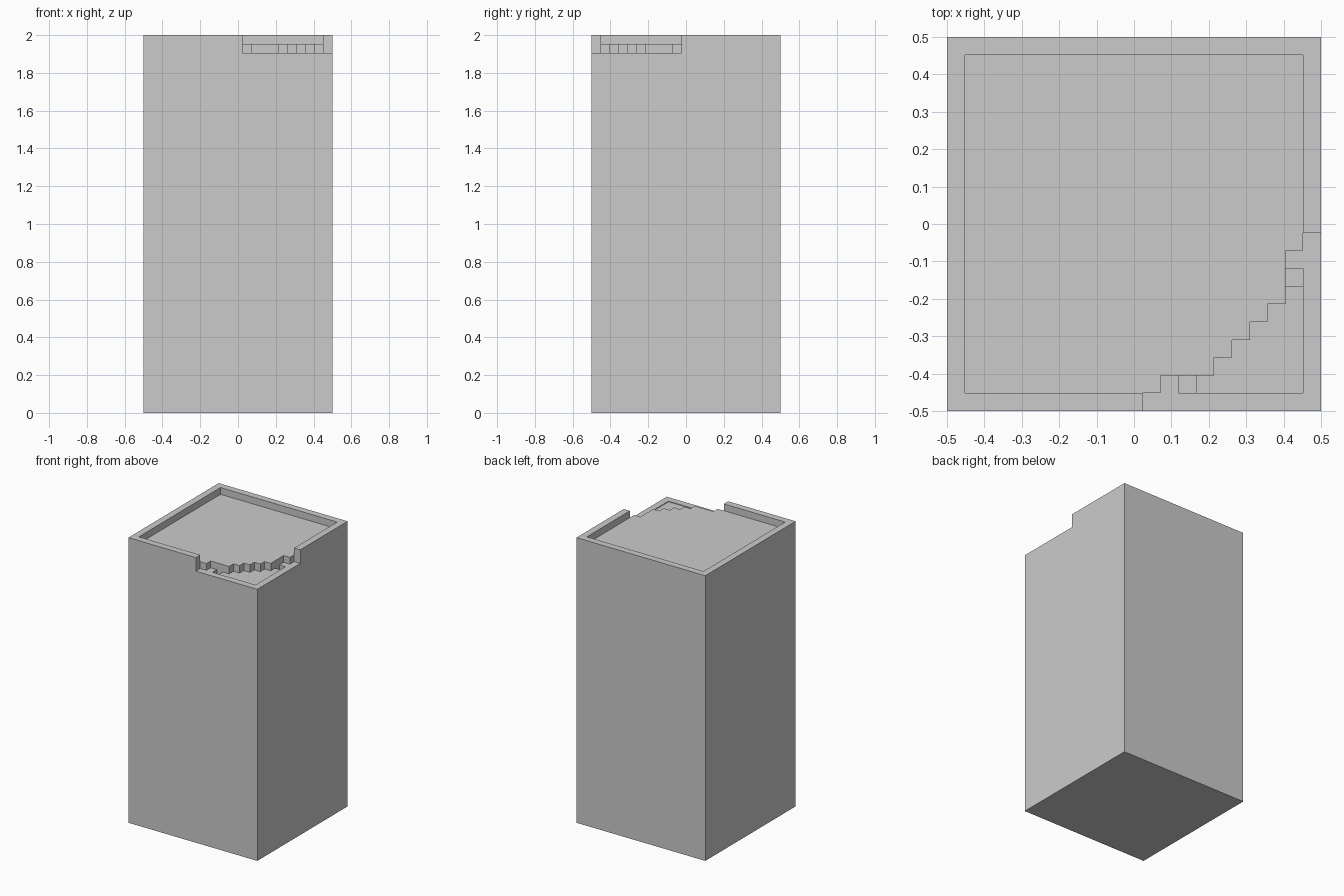
import bpy
import bmesh

old = bpy.data.objects.get("Cube")
if old:
    bpy.data.objects.remove(old, do_unlink=True)

CELL = 1 / 21           # size of one building block
TOP = 2.0
ROOF = TOP - CELL       # roof deck inside the parapet
LEDGE = TOP - 2 * CELL  # broken wall top
FLOOR = LEDGE - 0.005   # exposed floor in the broken corner
PIT = TOP - 3 * CELL    # two single-block holes

grey = bpy.data.materials.new("concrete_grey")
grey.use_nodes = True
grey.diffuse_color = (0.6, 0.6, 0.6, 1)
grey.node_tree.nodes["Principled BSDF"].inputs["Base Color"].default_value = (0.6, 0.6, 0.6, 1)


def prism(name, outline, low, high):
    """Extrude an outline, given in blocks from the front left corner."""
    bm = bmesh.new()
    ring = [bm.verts.new((0.5 - a * CELL, -0.5 + b * CELL, low)) for a, b in outline]
    face = bm.faces.new(ring)
    out = bmesh.ops.extrude_face_region(bm, geom=[face])
    moved = [v for v in out["geom"] if isinstance(v, bmesh.types.BMVert)]
    bmesh.ops.translate(bm, verts=moved, vec=(0, 0, high - low))
    bmesh.ops.recalc_face_normals(bm, faces=bm.faces)
    mesh = bpy.data.meshes.new(name)
    bm.to_mesh(mesh)
    bm.free()
    mesh.materials.append(grey)
    obj = bpy.data.objects.new(name, mesh)
    bpy.context.collection.objects.link(obj)
    return obj


def square(a, b, size):
    return [(a, b), (a + size, b), (a + size, b + size), (a, b + size)]


# Diagonal staircase shared by the broken corner and its floor
stairs = []
for k in range(2, 6):
    stairs += [(8 - k, k), (8 - k, k + 1)]
stairs.append((2, 6))

broken_corner = [(0, 0), (10, 0), (10, 1), (9, 1), (9, 2)] + stairs + [(2, 9), (1, 9), (1, 10), (0, 10)]
# Push the outer sides past the walls for a clean cut
broken_corner = [(a or -1, b or -1) for a, b in broken_corner]
corner_floor = [(1, 1), (7, 1), (7, 2)] + stairs + [(2, 7), (1, 7)]

# Tower block with parapet, broken corner, floor and holes cut from the top
tower = prism("tower", square(0, 0, 21), 0, TOP)
cutters = [
    prism("roof_cutter", square(1, 1, 19), ROOF, TOP + 0.1),
    prism("corner_cutter", broken_corner, LEDGE, TOP + 0.1),
    prism("floor_cutter", corner_floor, FLOOR, TOP + 0.1),
    prism("front_hole_cutter", square(7, 1, 1), PIT, TOP + 0.1),
    prism("side_hole_cutter", square(1, 7, 1), PIT, TOP + 0.1),
]
for cutter in cutters:
    cutter.hide_render = True
    mod = tower.modifiers.new(cutter.name, "BOOLEAN")
    mod.operation = "DIFFERENCE"
    mod.solver = "EXACT"
    mod.object = cutter

# Bake the cuts and remove the cutters
bpy.context.view_layer.update()
graph = bpy.context.evaluated_depsgraph_get()
baked = bpy.data.meshes.new_from_object(tower.evaluated_get(graph))
tower.modifiers.clear()
tower.data = baked
for cutter in cutters:
    bpy.data.objects.remove(cutter, do_unlink=True)
